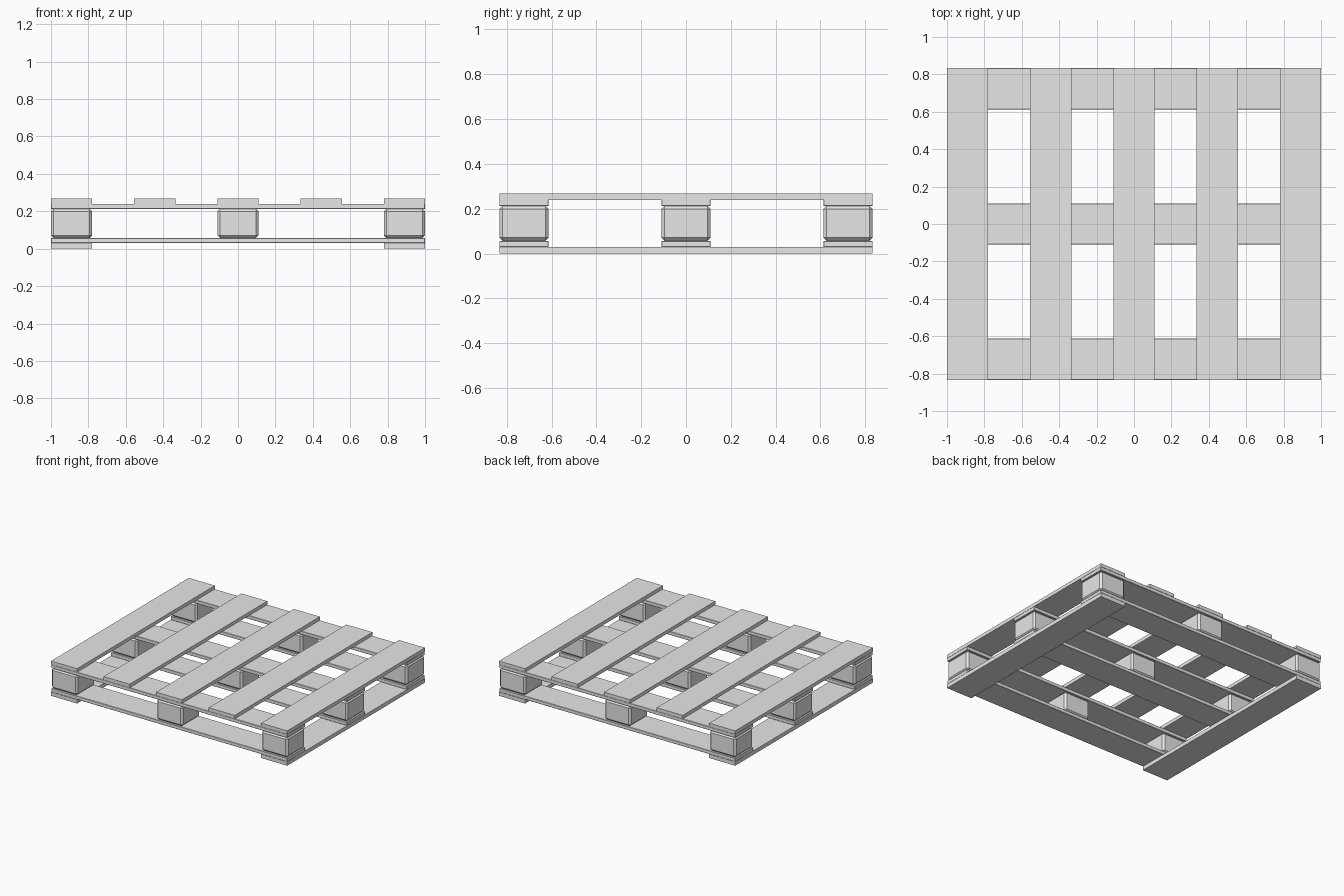
import bpy
import bmesh
from mathutils import Vector

cube = bpy.data.objects.get("Cube")
if cube:
    bpy.data.objects.remove(cube, do_unlink=True)

# Single plain grey
grey = bpy.data.materials.new("light_grey")
grey.use_nodes = True
grey.diffuse_color = (0.8, 0.8, 0.8, 1)
grey.node_tree.nodes["Principled BSDF"].inputs["Base Color"].default_value = grey.diffuse_color

HALF_X, HALF_Y = 1.0, 0.833
WIDTH = 0.22
BOARD = 0.027
RUNNER = 0.03
BLOCK = 0.156


def box(name, x, y, z, sx, sy, sz, bevel=0.0):
    """Box centred on x, y with its underside at z, optionally chamfered."""
    bm = bmesh.new()
    bmesh.ops.create_cube(bm, size=1)
    bmesh.ops.scale(bm, vec=Vector((sx, sy, sz)), verts=bm.verts)
    if bevel:
        bmesh.ops.bevel(bm, geom=bm.edges[:], offset=bevel, segments=1,
                        affect='EDGES', profile=0.5)
    mesh = bpy.data.meshes.new(name)
    bm.to_mesh(mesh)
    bm.free()
    mesh.materials.append(grey)
    ob = bpy.data.objects.new(name, mesh)
    ob.location = (x, y, z + sz / 2)
    bpy.context.collection.objects.link(ob)
    return ob


edge_x = HALF_X - WIDTH / 2
edge_y = HALF_Y - WIDTH / 2
columns = {"right": -edge_x, "middle": 0, "left": edge_x}
rows = {"front": -edge_y, "centre": 0, "back": edge_y}

# Heights of the stacked layers
z_lower = RUNNER
z_block = z_lower + BOARD
z_upper = z_block + BLOCK
z_deck = z_upper + BOARD

# Ground runners under the two outer sides
for side in ("left", "right"):
    box(f"{side}_ground_runner", columns[side], 0, 0, WIDTH, 2 * HALF_Y, RUNNER)

# Cross boards below and above the blocks, and the chamfered blocks
for row, y in rows.items():
    box(f"{row}_lower_cross_board", 0, y, z_lower, 2 * HALF_X, WIDTH, BOARD, 0.002)
    box(f"{row}_upper_cross_board", 0, y, z_upper, 2 * HALF_X, WIDTH, BOARD, 0.002)
    for column, x in columns.items():
        box(f"{row}_{column}_block", x, y, z_block, WIDTH, WIDTH, BLOCK, 0.014)

# Five evenly spaced deck boards
for i in range(5):
    box(f"deck_board_{i + 1}", edge_x * (i - 2) / 2, 0, z_deck, WIDTH, 2 * HALF_Y, BOARD)
